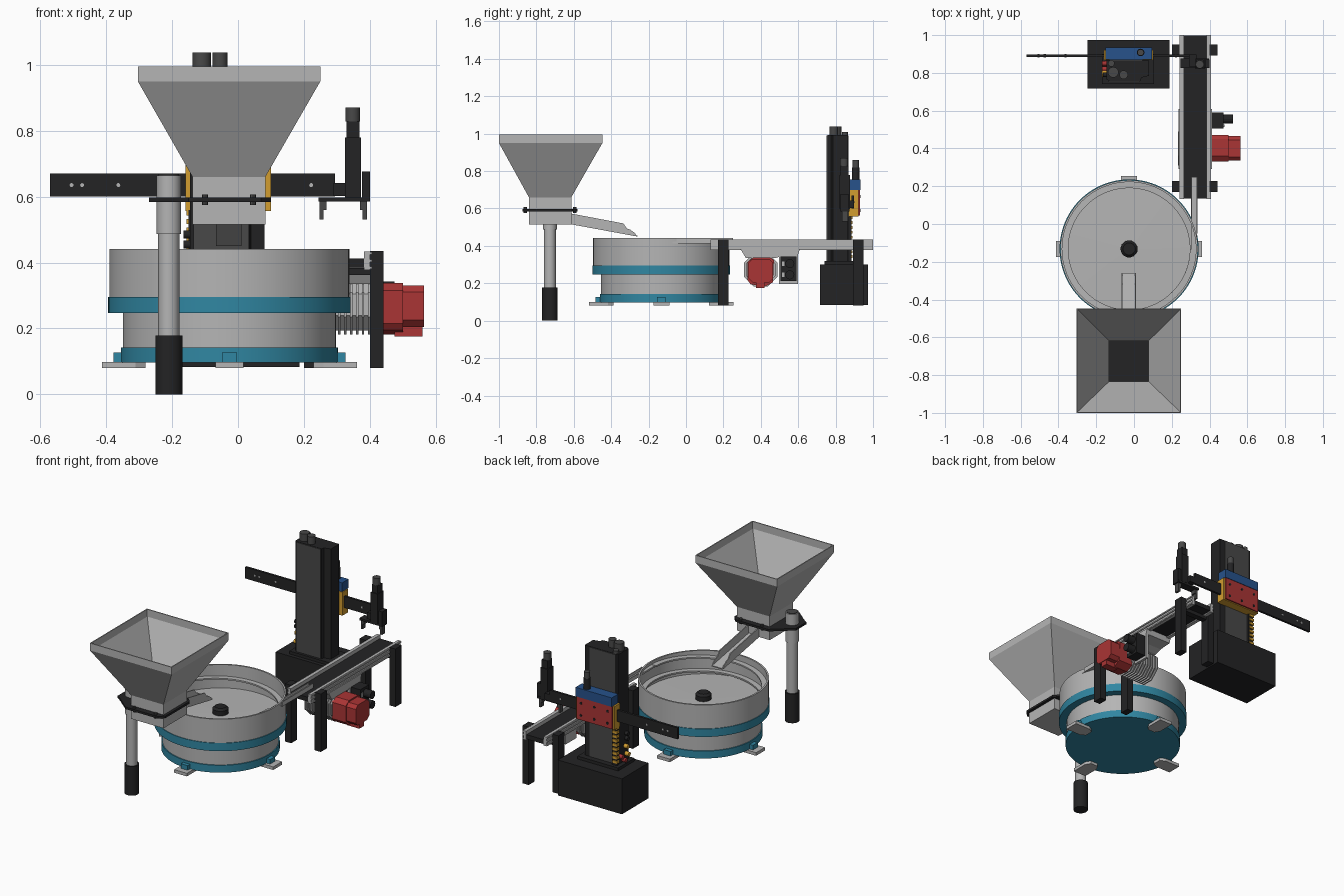
import bpy, bmesh, math
from mathutils import Vector

def material(name, r, g, b):
    m = bpy.data.materials.new(name)
    m.diffuse_color = (r, g, b, 1)
    return m

STEEL = material("light_steel", 0.46, 0.46, 0.46)
TEAL = material("teal", 0.03, 0.24, 0.36)
BLACK = material("black", 0.017, 0.017, 0.018)
DARK = material("dark_grey", 0.065, 0.065, 0.065)
RED = material("red", 0.40, 0.035, 0.035)
YELLOW = material("yellow", 0.65, 0.34, 0.03)
BLUE = material("deep_blue", 0.02, 0.085, 0.26)

def finish(name, bm, mat, smooth=False):
    bmesh.ops.recalc_face_normals(bm, faces=bm.faces)
    me = bpy.data.meshes.new(name)
    bm.to_mesh(me)
    bm.free()
    me.materials.append(mat)
    if smooth:
        me.shade_smooth()
        me.set_sharp_from_angle(angle=math.radians(35))
    ob = bpy.data.objects.new(name, me)
    bpy.context.collection.objects.link(ob)
    return ob

def loft(name, rings, mat, cap=True, closed=False, smooth=False):
    """Skin a list of equal-length point rings."""
    bm = bmesh.new()
    vs = [[bm.verts.new(p) for p in ring] for ring in rings]
    n = len(vs[0])
    for a, b in zip(vs, vs[1:] + ([vs[0]] if closed else [])):
        for i in range(n):
            j = (i + 1) % n
            bm.faces.new((a[i], a[j], b[j], b[i]))
    if cap and not closed:
        bm.faces.new(vs[0])
        bm.faces.new(vs[-1])
    return finish(name, bm, mat, smooth)

def prism(name, pts, axis, a0, a1, mat, smooth=False):
    """Extrude a 2D outline along x (points y,z), y (x,z) or z (x,y)."""
    def put(p, a):
        q = list(p)
        q.insert("xyz".index(axis), a)
        return q
    return loft(name, [[put(p, a) for p in pts] for a in (a0, a1)], mat, smooth=smooth)

def rect(x0, x1, y0, y1):
    return [(x0, y0), (x1, y0), (x1, y1), (x0, y1)]

def box(name, x0, x1, y0, y1, z0, z1, mat):
    return prism(name, rect(x0, x1, y0, y1), "z", z0, z1, mat)

def circle(cx, cy, r, n=48, turn=0):
    return [(cx + r * math.cos(2 * math.pi * (i + turn) / n),
             cy + r * math.sin(2 * math.pi * (i + turn) / n)) for i in range(n)]

def cyl(name, x, y, z0, z1, r, mat, n=32):
    return prism(name, circle(x, y, r, n), "z", z0, z1, mat, True)

def lathe(name, x, y, profile, mat, n=96):
    return loft(name, [[(px, py, z) for px, py in circle(x, y, r, n)] for r, z in profile],
                mat, smooth=True)

# ---- vibratory bowl feeder ----
BX, BY = -0.026, -0.132
lathe("bowl_base_band", BX, BY, [(0.329, 0.097), (0.329, 0.142)], TEAL)
lathe("bowl_drum", BX, BY, [(0.323, 0.142), (0.323, 0.25)], STEEL)
lathe("bowl_upper_band", BX, BY, [(0.368, 0.247), (0.368, 0.296)], TEAL)
lathe("bowl", BX, BY, [(0.364, 0.29), (0.364, 0.441), (0.354, 0.441), (0.354, 0.298),
                       (0.32, 0.298), (0.01, 0.31)], STEEL)
lathe("bowl_knob", BX, BY, [(0.03, 0.305), (0.045, 0.312), (0.045, 0.34), (0.032, 0.352)], BLACK, 24)

# spiral track climbing the bowl wall to the outlet
rings, steps = [], 130
for i in range(steps + 1):
    t = i / steps
    a = -2 * math.pi * 1.35 * (1 - t)
    z = 0.305 + 0.112 * t
    rings.append([(BX + r * math.cos(a), BY + r * math.sin(a), z + dz)
                  for r, dz in ((0.322, 0), (0.357, 0), (0.357, 0.009), (0.322, 0.009))])
loft("spiral_track", rings, STEEL, smooth=True)

# straight outlet rail onto the conveyor
box("outlet_rail_floor", 0.304, 0.333, BY, 0.25, 0.414, 0.424, STEEL)
box("outlet_rail_inner", 0.302, 0.307, 0.0, 0.25, 0.414, 0.438, STEEL)
box("outlet_rail_outer", 0.330, 0.335, -0.05, 0.25, 0.414, 0.441, STEEL)

# four feet with clamps
for i in range(4):
    a = i * math.pi / 2
    d, s = Vector((math.cos(a), math.sin(a))), Vector((-math.sin(a), math.cos(a)))
    c = Vector((BX, BY))
    foot = [c + d * u + s * v for u, v in ((0.255, -0.025), (0.285, -0.043), (0.387, -0.043),
                                           (0.387, 0.043), (0.285, 0.043), (0.255, 0.025))]
    prism(f"bowl_foot_{i + 1}", foot, "z", 0.08, 0.099, STEEL)
    clamp = [c + d * u + s * v for u, v in ((0.31, -0.023), (0.352, -0.023), (0.352, 0.023), (0.31, 0.023))]
    prism(f"foot_clamp_{i + 1}", clamp, "z", 0.098, 0.127, TEAL)

# ---- hopper on its stand ----
def hop(x0, x1, y0, y1, z, w=0.0):
    return [(x, y, z) for x, y in rect(x0 + w, x1 - w, y0 + w, y1 - w)]
TOP, THROAT, W = (-0.304, 0.25, -1.0, -0.447), (-0.138, 0.083, -0.84, -0.613), 0.006
loft("hopper", [hop(*THROAT, 0.515), hop(*THROAT, 0.66), hop(*TOP, 0.95), hop(*TOP, 0.995),
                hop(*TOP, 0.995, W), hop(*TOP, 0.95, W), hop(*THROAT, 0.66, W),
                hop(*THROAT, 0.535, W)], STEEL)
prism("hopper_plate", [(-0.27, -0.78), (-0.24, -0.80), (-0.15, -0.875), (0.07, -0.875), (0.10, -0.845),
                       (0.10, -0.61), (0.07, -0.58), (-0.15, -0.58), (-0.24, -0.655), (-0.27, -0.68)],
      "z", 0.584, 0.597, BLACK)
for x in (-0.1, 0.045):
    for y in (-0.86, -0.595):
        cyl("plate_bolt", x, y, 0.575, 0.607, 0.009, DARK, 8)
PX, PY = -0.21, -0.728
cyl("stand_base", PX, PY, 0, 0.178, 0.041, BLACK)
cyl("stand_pole", PX, PY, 0.178, 0.49, 0.032, STEEL)
cyl("stand_sleeve", PX, PY, 0.487, 0.664, 0.037, STEEL)
cyl("stand_cap", PX, PY, 0.662, 0.668, 0.031, DARK)

# open chute from hopper to bowl
prism("chute_floor", [(-0.64, 0.52), (-0.26, 0.450), (-0.26, 0.456), (-0.64, 0.526)],
      "x", -0.065, 0.008, STEEL)
side = [(-0.64, 0.52), (-0.26, 0.450), (-0.275, 0.470), (-0.30, 0.488), (-0.315, 0.492),
        (-0.335, 0.520), (-0.61, 0.572), (-0.64, 0.578)]
for x, n in ((-0.067, "left"), (0.004, "right")):
    prism(f"chute_side_{n}", side, "x", x, x + 0.006, STEEL)

# ---- conveyor ----
box("conveyor_belt", 0.262, 0.385, 0.135, 0.997, 0.385, 0.412, BLACK)
for x0, x1, lip0, lip1, n in ((0.246, 0.264, 0.240, 0.252, "left"), (0.383, 0.401, 0.395, 0.407, "right")):
    box(f"conveyor_rail_{n}", x0, x1, 0.132, 1.0, 0.378, 0.434, STEEL)
    for z in (0.380, 0.402, 0.424):
        box(f"rail_rib_{n}", lip0, lip1, 0.132, 1.0, z, z + 0.008, STEEL)
for y0 in (0.17, 0.892):
    box("conveyor_cross_beam", 0.22, 0.42, y0 + 0.01, y0 + 0.045, 0.362, 0.384, BLACK)
    for x0 in (0.2, 0.401):
        box("conveyor_leg", x0, x0 + 0.041, y0, y0 + 0.058, 0.08, 0.435, BLACK)

# drive under the belt: finned gearbox, red motor, switch box
DY, DZ = 0.40, 0.272
prism("gearbox", circle(DY, DZ, 0.085, 8, 0.5), "x", 0.235, 0.41, STEEL)
for i in range(10):
    x = 0.232 + i * 0.018
    prism("gearbox_fin", circle(DY, DZ, 0.097, 8, 0.5), "x", x, x + 0.007, STEEL)
prism("drive_bracket", [(0.29, 0.385), (0.61, 0.385), (0.60, 0.355), (0.52, 0.35), (0.48, 0.335), (0.32, 0.335)],
      "x", 0.236, 0.412, STEEL)
prism("motor", [(0.345, 0.195), (0.42, 0.182), (0.465, 0.205), (0.47, 0.325), (0.45, 0.338),
                (0.36, 0.338), (0.33, 0.315), (0.33, 0.215)], "x", 0.405, 0.50, RED)
prism("motor_cap", [(0.355, 0.205), (0.445, 0.205), (0.465, 0.225), (0.465, 0.31), (0.445, 0.33),
                    (0.355, 0.33), (0.335, 0.31), (0.335, 0.225)], "x", 0.50, 0.564, RED)
box("motor_plug", 0.475, 0.56, 0.375, 0.42, 0.176, 0.21, RED)
box("switch_plate", 0.395, 0.412, 0.497, 0.60, 0.197, 0.37, STEEL)
box("switch_box", 0.412, 0.475, 0.505, 0.59, 0.212, 0.342, BLACK)
for z in (0.245, 0.305):
    prism("switch_dial", circle(0.555, z, 0.024, 16), "x", 0.475, 0.525, BLACK)
    box("switch_label", 0.474, 0.478, 0.513, 0.527, z - 0.012, z + 0.012, STEEL)

# ---- pick and place robot ----
box("robot_base", -0.247, 0.187, 0.717, 0.973, 0.083, 0.30, BLACK)
box("robot_plinth", -0.17, 0.105, 0.74, 0.90, 0.30, 0.318, BLACK)
prism("column", [(-0.145, 0.765), (-0.13, 0.757), (0.035, 0.757), (0.04, 0.775), (0.08, 0.785),
                 (0.08, 0.865), (-0.145, 0.865)], "z", 0.318, 0.992, BLACK)
box("column_front_panel", -0.135, 0.033, 0.752, 0.758, 0.32, 0.99, DARK)
box("column_back_panel", -0.13, 0.045, 0.864, 0.870, 0.32, 0.99, DARK)
for x, y, r in ((-0.11, 0.803, 0.028), (-0.055, 0.79, 0.023), (-0.12, 0.85, 0.017)):
    cyl("column_top_fitting", x, y, 0.985, 1.038 if r > 0.02 else 1.01, r, DARK, 20)

# yellow links down the column side, with signal knobs at the base
for i in range(9):
    z = 0.335 + i * 0.026
    box("cable_link", -0.156, -0.125, 0.866, 0.89, z, z + 0.015, YELLOW)
box("cable_channel", -0.15, -0.118, 0.864, 0.884, 0.32, 0.56, BLACK)
for y, z, m in ((0.79, 0.36, YELLOW), (0.82, 0.335, RED), (0.85, 0.365, RED), (0.80, 0.41, YELLOW)):
    prism("signal_knob", circle(y, z, 0.013, 12), "x", -0.17, -0.14, m)
for z in (0.455, 0.485):
    prism("air_fitting", circle(0.79, z, 0.012, 12), "x", -0.165, -0.14, BLACK)

# carriage
box("carriage_body", -0.16, 0.10, 0.868, 0.922, 0.557, 0.70, YELLOW)
box("carriage_top", -0.15, 0.095, 0.872, 0.934, 0.70, 0.755, BLUE)
box("carriage_plate", -0.15, 0.09, 0.922, 0.931, 0.562, 0.70, RED)
for x in (-0.12, -0.03, 0.06):
    for z in (0.59, 0.665):
        prism("carriage_bolt", circle(x, z, 0.008, 8), "y", 0.93, 0.934, BLACK)
cyl("carriage_damper", 0.035, 0.908, 0.755, 0.82, 0.02, BLACK, 20)
cyl("carriage_damper_cap", 0.035, 0.908, 0.82, 0.86, 0.017, DARK, 20)

# cross arm with bolt heads on both faces
box("cross_arm", -0.57, 0.295, 0.884, 0.898, 0.60, 0.67, BLACK)
for x in (-0.505, -0.473, -0.363, 0.222):
    prism("arm_bolt", circle(x, 0.635, 0.006, 10), "y", 0.882, 0.90, STEEL)

# gripper
box("gripper_mount", 0.29, 0.33, 0.835, 0.897, 0.602, 0.642, BLACK)
box("gripper_slide", 0.325, 0.373, 0.82, 0.876, 0.597, 0.78, BLACK)
box("gripper_slide_top", 0.329, 0.369, 0.825, 0.87, 0.78, 0.828, BLACK)
cyl("gripper_damper", 0.348, 0.845, 0.828, 0.87, 0.022, DARK, 20)
box("gripper_plate", 0.245, 0.397, 0.825, 0.875, 0.585, 0.598, BLACK)
box("gripper_cylinder", 0.376, 0.40, 0.825, 0.87, 0.585, 0.677, BLACK)
for x0, x1, tip in ((0.248, 0.26, 0.268), (0.378, 0.392, 0.37)):
    box("gripper_finger", x0, x1, 0.835, 0.865, 0.53, 0.587, DARK)
    box("finger_pad", min(x0, tip), max(x1, tip), 0.835, 0.865, 0.56, 0.587, DARK)
